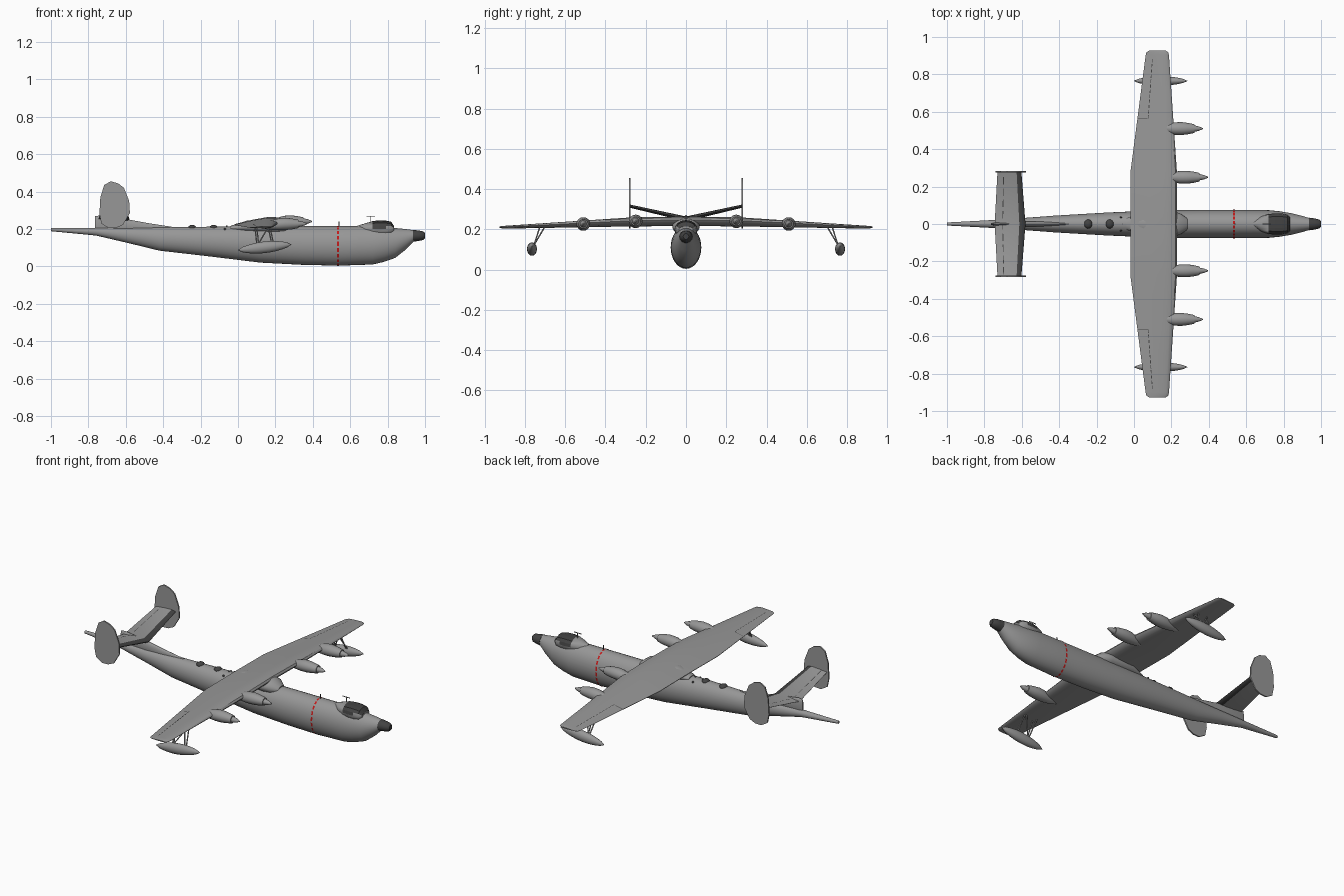
import bpy, bmesh, math
from mathutils import Vector

cube = bpy.data.objects.get("Cube")
if cube:
    bpy.data.objects.remove(cube, do_unlink=True)


def material(name, color):
    m = bpy.data.materials.new(name)
    m.use_nodes = True
    m.diffuse_color = (*color, 1)
    m.node_tree.nodes["Principled BSDF"].inputs["Base Color"].default_value = (*color, 1)
    return m


GREY = material("hull grey", (0.31, 0.31, 0.31))
DARK = material("dark grey", (0.055, 0.055, 0.055))
RED = material("warning red", (0.55, 0.01, 0.01))


def finish(name, bm, mats, smooth=35):
    bmesh.ops.recalc_face_normals(bm, faces=bm.faces[:])
    mesh = bpy.data.meshes.new(name)
    bm.to_mesh(mesh)
    bm.free()
    for m in mats:
        mesh.materials.append(m)
    ob = bpy.data.objects.new(name, mesh)
    bpy.context.collection.objects.link(ob)
    if smooth:
        bpy.ops.object.select_all(action="DESELECT")
        ob.select_set(True)
        bpy.context.view_layer.objects.active = ob
        bpy.ops.object.shade_smooth_by_angle(angle=math.radians(smooth))
    return ob


def skin(bm, rings):
    """Join closed rings of points into a capped tube."""
    loops = [[bm.verts.new(p) for p in ring] for ring in rings]
    n = len(loops[0])
    for a, b in zip(loops, loops[1:]):
        for i in range(n):
            j = (i + 1) % n
            bm.faces.new((a[i], a[j], b[j], b[i]))
    bm.faces.new(loops[0][::-1])
    bm.faces.new(loops[-1])


def oval(x, y, z, half_w, half_h, n):
    return [(x, y + half_w * math.sin(a), z + half_h * math.cos(a))
            for a in (math.tau * i / n for i in range(n))]


def body(name, sections, mat, y=0, n=24):
    """Loft ovals given as (x, bottom z, top z, half width)."""
    bm = bmesh.new()
    skin(bm, [oval(x, y, (lo + hi) / 2, w, (hi - lo) / 2, n) for x, lo, hi, w in sections])
    return finish(name, bm, [mat])


def spindle(name, x0, x1, y, z, w, h, mat, tilt=0, fullness=0.5):
    """Streamlined body, rounded at both ends."""
    sections = []
    for i in range(13):
        t = i / 12
        r = max(math.sin(math.pi * t) ** fullness, 0.04)
        zc = z + tilt * (t - 0.5)
        sections.append((x0 + (x1 - x0) * t, zc - h * r, zc + h * r, w * r))
    return body(name, sections, mat, y, 16)


def rod(name, a, b, r, mat=GREY):
    a, b = Vector(a), Vector(b)
    rot = (b - a).to_track_quat("Z", "Y")
    bm = bmesh.new()
    skin(bm, [[p + rot @ Vector((r * math.cos(k), r * math.sin(k), 0))
               for k in (math.tau * i / 8 for i in range(8))] for p in (a, b)])
    return finish(name, bm, [mat])


def dashes(name, points, offset, mat):
    """Flat dashed line: a thin strip on every other step of the path, with short gaps."""
    bm = bmesh.new()
    off = Vector(offset)
    for a, b in list(zip(points, points[1:]))[::2]:
        a, b = Vector(a), Vector(b)
        b += (b - a) * 0.35
        bm.faces.new([bm.verts.new(p) for p in (a - off, b - off, b + off, a + off)])
    return finish(name, bm, [mat], 0)


# Lifting surfaces: stations are (y, trailing x, leading x, trailing z, leading z, thickness)
FOIL = [(0, 0), (0.03, 0.25), (0.12, 0.42), (0.2, 0.47), (0.3, 0.5), (0.6, 0.36), (1, 0.03)]


def foil_point(s, f, h):
    y, xt, xl, zt, zl, t = s
    return (xl + (xt - xl) * f, y, zl + (zt - zl) * f + h * t)


def surface(name, stations, dark_edge=None):
    """Loft both halves; faces ahead of x = dark_edge at mid span become dark."""
    full = [(-s[0], *s[1:]) for s in stations[:0:-1]] + stations
    outline = FOIL + [(f, -h) for f, h in FOIL[:0:-1]]
    bm = bmesh.new()
    skin(bm, [[foil_point(s, f, h) for f, h in outline] for s in full])
    if dark_edge is not None:
        for f in bm.faces:
            f.material_index = int(f.calc_center_median().x > dark_edge)
    return finish(name, bm, [GREY, DARK])


def top_point(stations, y, f, lift=0.0015):
    """Point on the upper skin at span y and chord fraction f."""
    for a, b in zip(stations, stations[1:]):
        if a[0] <= abs(y) <= b[0]:
            t = (abs(y) - a[0]) / (b[0] - a[0])
            s = [p + (q - p) * t for p, q in zip(a, b)]
            break
    for (f0, h0), (f1, h1) in zip(FOIL, FOIL[1:]):
        if f0 <= f <= f1:
            h = h0 + (h1 - h0) * (f - f0) / (f1 - f0)
            break
    x, _, z = foil_point(s, f, h)
    return (x, y, z + lift)


# Hull and nose
HULL = [(-1, 0.188, 0.205, 0.008), (-0.76, 0.165, 0.206, 0.021), (-0.58, 0.123, 0.207, 0.033),
        (-0.42, 0.084, 0.209, 0.045), (-0.15, 0.053, 0.212, 0.061), (0.12, 0.02, 0.214, 0.073),
        (0.35, 0.008, 0.215, 0.076), (0.54, 0.004, 0.215, 0.076), (0.72, 0.01, 0.215, 0.074),
        (0.78, 0.024, 0.211, 0.068), (0.84, 0.045, 0.205, 0.058), (0.9, 0.092, 0.199, 0.043),
        (0.94, 0.133, 0.193, 0.031)]
body("hull", HULL, GREY, n=32)
body("nose_cone", [(0.935, 0.131, 0.195, 0.034), (0.965, 0.136, 0.192, 0.03),
                   (0.99, 0.141, 0.187, 0.024), (1, 0.15, 0.179, 0.014)], DARK)

# Dashed warning line around the hull
dashes("warning_line", oval(0.535, 0, 0.1095, 0.0775, 0.107, 40), (0.005, 0, 0), RED)

# Wing, centre fairing and aileron lines
WING = [(0, -0.02, 0.23, 0.224, 0.247, 0.046), (0.27, -0.02, 0.23, 0.222, 0.243, 0.044),
        (0.9, 0.062, 0.187, 0.207, 0.212, 0.014), (0.917, 0.066, 0.183, 0.208, 0.212, 0.011),
        (0.927, 0.08, 0.17, 0.209, 0.211, 0.006)]
surface("wing", WING)
body("wing_fairing", [(-0.04, 0.19, 0.216, 0.03), (0.05, 0.18, 0.245, 0.06), (0.2, 0.17, 0.258, 0.068),
                      (0.245, 0.17, 0.25, 0.058), (0.285, 0.18, 0.22, 0.03)], GREY)
for side, tag in ((1, "left"), (-1, "right")):
    span = [0.565 + 0.325 * i / 24 for i in range(25)]
    dashes(f"{tag}_aileron_hinge_line", [top_point(WING, side * y, 0.7) for y in span],
           (0.002, 0, 0), DARK)
    dashes(f"{tag}_aileron_end_line", [top_point(WING, side * 0.565, f) for f in (0.7, 0.92)],
           (0, 0.0015, 0), DARK)

    # Engine nacelles with stepped spinners, emerging from the leading edge
    for where, y, tip, z in (("inner", 0.25, 0.395, 0.24), ("outer", 0.51, 0.368, 0.227)):
        body(f"{tag}_{where}_nacelle",
             [(tip + dx, z - drop - r, z - drop + r, r * 1.05) for dx, r, drop in
              ((-0.25, 0.006, 0.012), (-0.22, 0.017, 0.01), (-0.185, 0.026, 0.006),
               (-0.15, 0.032, 0.002), (-0.115, 0.033, 0), (-0.08, 0.029, 0), (-0.045, 0.022, 0))],
             GREY, side * y, 16)
        body(f"{tag}_{where}_spinner",
             [(tip - 0.05, z - 0.018, z + 0.018, 0.018), (tip - 0.022, z - 0.012, z + 0.012, 0.012),
              (tip, z - 0.003, z + 0.003, 0.003)], GREY, side * y, 16)

    # Wing floats and their struts
    fy = side * 0.765
    spindle(f"{tag}_float", 0, 0.285, fy, 0.102, 0.025, 0.031, GREY, 0.03, 0.6)
    for i, (xa, xb, yb) in enumerate([(0.1, 0.09, 0.7), (0.19, 0.17, 0.7), (0.11, 0.1, 0.725),
                                      (0.18, 0.16, 0.725), (0.11, 0.165, 0.7)]):
        rod(f"{tag}_float_strut_{i + 1}", (xa, side * 0.755, 0.122), (xb, side * yb, 0.215), 0.0035)

    # End-plate fins
    outline = [(-0.68, 0.455), (-0.64, 0.443), (-0.61, 0.42), (-0.582, 0.35), (-0.578, 0.285),
               (-0.615, 0.222), (-0.65, 0.206), (-0.69, 0.204), (-0.73, 0.228), (-0.741, 0.28),
               (-0.736, 0.37), (-0.715, 0.435)]
    bm = bmesh.new()
    skin(bm, [[(x, side * y, z) for x, z in outline] for y in (0.276, 0.284)])
    finish(f"{tag}_fin", bm, [GREY])

# Tailplane with dihedral and dark leading edge, elevator line, and dorsal fairing
TAIL = [(0, -0.745, -0.58, 0.252, 0.252, 0.024), (0.278, -0.73, -0.602, 0.315, 0.315, 0.016)]
surface("tailplane", TAIL, -0.621)
dashes("elevator_line", [top_point(TAIL, -0.27 + 0.54 * i / 18, 0.74) for i in range(19)],
       (0.002, 0, 0), DARK)
body("dorsal_fairing", [(-0.765, 0.18, 0.268, 0.005), (-0.74, 0.18, 0.272, 0.009),
                        (-0.6, 0.18, 0.253, 0.015), (-0.48, 0.18, 0.231, 0.012),
                        (-0.35, 0.18, 0.211, 0.005)], GREY, n=16)

# Cockpit canopy with framed panes
bm = bmesh.new()
frames = [(0.64, 0.012, 0.018), (0.68, 0.04, 0.03), (0.72, 0.053, 0.042), (0.755, 0.057, 0.046),
          (0.79, 0.056, 0.045), (0.82, 0.05, 0.038), (0.835, 0.036, 0.014)]
skin(bm, [oval(x, 0, 0.2, w, h, 16) for x, w, h in frames])
panes = [f for f in bm.faces if len(f.verts) == 4 and f.calc_center_median().x > 0.72
         and f.calc_center_median().z > 0.208]
bmesh.ops.inset_individual(bm, faces=panes, thickness=0.0042)
for f in panes:
    f.material_index = 1
finish("canopy", bm, [GREY, DARK])

# Dorsal blisters, small lamps and aerials
for i, x in enumerate((-0.245, -0.13)):
    spindle(f"blister_{i + 1}", x - 0.023, x + 0.023, 0, 0.206, 0.024, 0.016, DARK)
for side, tag in ((1, "left"), (-1, "right")):
    spindle(f"{tag}_deck_lamp", -0.076, -0.064, side * 0.035, 0.198, 0.005, 0.008, DARK)
rod("deck_aerial", (-0.06, 0, 0.205), (-0.06, 0, 0.218), 0.003, DARK)
rod("roof_mast", (0.54, 0, 0.21), (0.54, 0, 0.24), 0.003, DARK)
rod("aerial_post", (0.71, 0, 0.235), (0.71, 0, 0.268), 0.002)
rod("aerial_bar", (0.686, 0, 0.268), (0.732, 0, 0.268), 0.0025)
